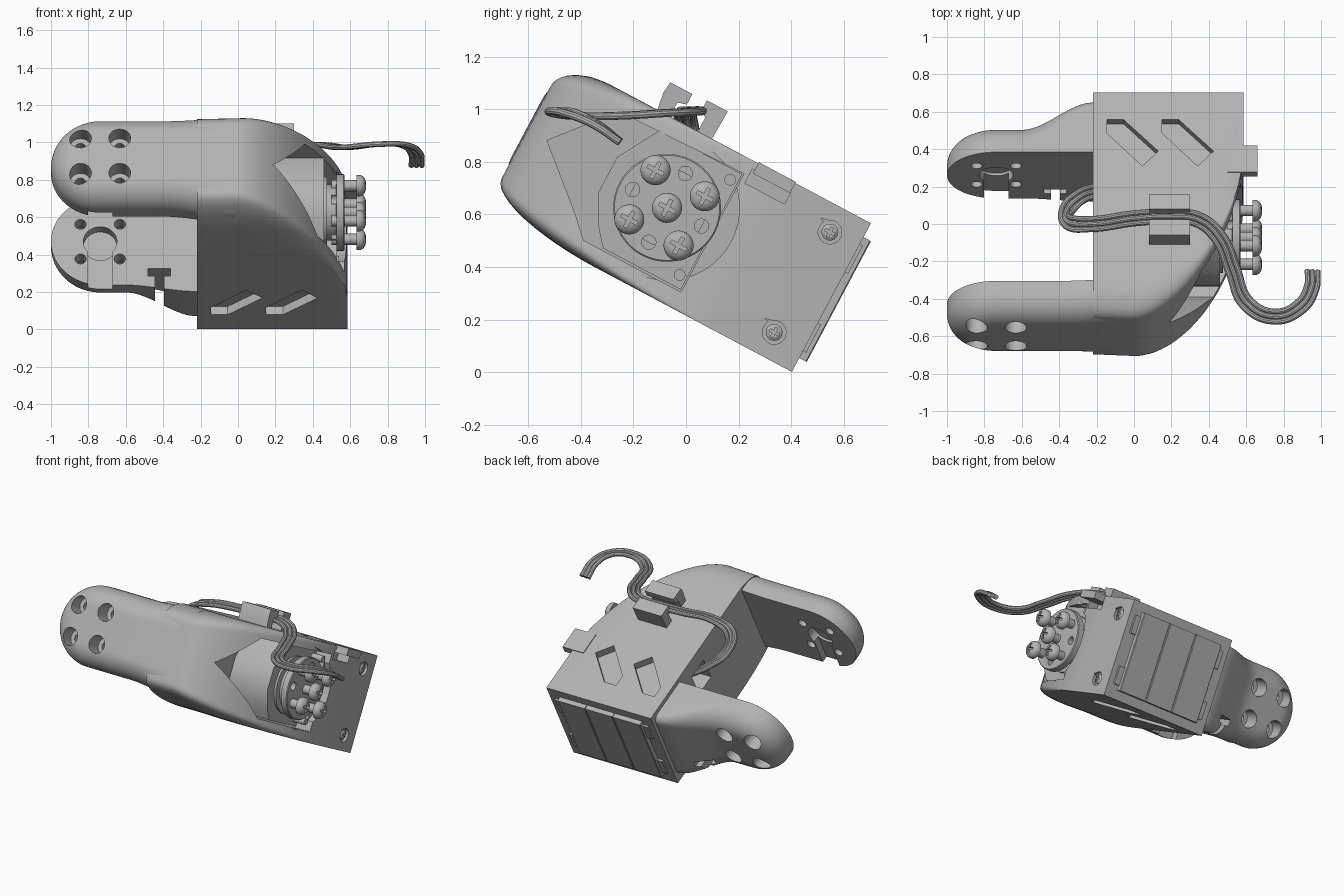
import bpy, bmesh, math
from mathutils import Vector

if "Cube" in bpy.data.objects:
    bpy.data.objects.remove(bpy.data.objects["Cube"], do_unlink=True)

# One grey plastic for everything
grey = bpy.data.materials.new("plastic grey")
grey.use_nodes = True
COLOUR = (0.45, 0.45, 0.45, 1)
grey.diffuse_color = COLOUR
grey.node_tree.nodes["Principled BSDF"].inputs["Base Color"].default_value = COLOUR

TILT = math.radians(-28)   # the assembly is modelled level, then tilted about x
parts = []


def loft(name, rings):
    """Skin equal-length rings and cap both ends."""
    bm = bmesh.new()
    loops = [[bm.verts.new(p) for p in ring] for ring in rings]
    n = len(loops[0])
    for a, b in zip(loops, loops[1:]):
        for i in range(n):
            j = (i + 1) % n
            bm.faces.new((a[i], a[j], b[j], b[i]))
    bm.faces.new(loops[0])
    bm.faces.new(loops[-1])
    bmesh.ops.recalc_face_normals(bm, faces=bm.faces)
    mesh = bpy.data.meshes.new(name)
    bm.to_mesh(mesh)
    bm.free()
    mesh.materials.append(grey)
    obj = bpy.data.objects.new(name, mesh)
    bpy.context.collection.objects.link(obj)
    parts.append(obj)
    return obj


def prism(name, pts, axis, lo, hi):
    """Extrude a 2D outline along one axis."""
    def place(p, t):
        v = list(p)
        v.insert(axis, t)
        return v
    return loft(name, [[place(p, t) for p in pts] for t in (lo, hi)])


def rect(a0, a1, b0, b1):
    return [(a0, b0), (a1, b0), (a1, b1), (a0, b1)]


def circle(a, b, r, n=32):
    return [(a + r * math.cos(math.tau * i / n), b + r * math.sin(math.tau * i / n)) for i in range(n)]


def lathe(name, profile, y, z, n=32):
    """Turn a list of (x, radius) about a line parallel to x."""
    return loft(name, [[(x, *p) for p in circle(y, z, r, n)] for x, r in profile])


def cut(target, cutter):
    mod = target.modifiers.new("cut", "BOOLEAN")
    mod.operation, mod.solver, mod.object = "DIFFERENCE", "EXACT", cutter
    bpy.context.view_layer.objects.active = target
    bpy.ops.object.modifier_apply(modifier=mod.name)
    parts.remove(cutter)
    bpy.data.objects.remove(cutter, do_unlink=True)


def section(x, lo, hi, inner, surface, n=40):
    """Cross-section with a flat inner side and an outer side given by surface(z)."""
    mid, half = (lo + hi) / 2, (hi - lo) / 2
    heights = [mid + half * math.sin(math.pi * (i / n - 0.5)) for i in range(n + 1)]
    return [(x, surface(z), z) for z in heights] + [(x, inner, hi), (x, inner, lo)]


def setback(t, depth):
    """Elliptical edge rounding: full depth at t = 0, none from t = 1 on."""
    t = min(max(t, 0), 1)
    return depth * (1 - math.sqrt(1 - (1 - t) ** 2))


# Main housing, its front sweeping round from the side wall into the front arm
WALL, BACK, LOW, HIGH = 0.585, 0.355, 0.19, 0.83


def housing_ring(x, front, fade):
    def surface(z):
        return (front + setback((z - LOW) / (0.12 * fade + 0.01), 0.55 * fade + 0.01)
                + setback((HIGH - z) / (0.1 * fade + 0.01), 0.2 * fade + 0.01))
    return section(x, LOW, HIGH, BACK, surface)


rings = [housing_ring(-0.22, -0.955, 1)]
for i in range(33):
    k = math.sin(math.pi / 2 * i / 32)
    rings.append(housing_ring(WALL * k, -0.965 * max(1 - k ** 1.7, 0) ** (1 / 1.7), 1 - k))
housing = loft("housing", rings)

# Servo pocket, horn clearance and connector slot
cut(housing, prism("pocket_cutter", [(-0.88, 0.53), (-0.65, 0.33), (-0.58, 0.26), (-0.16, 0.26),
                                     (-0.16, 0.77), (-0.69, 0.755)], 0, 0.165, 0.8))
HORN_Y, HORN_Z = -0.357, 0.518
cut(housing, prism("clearance_cutter", circle(HORN_Y, HORN_Z, 0.275, 48), 0, 0.53, 0.8))
cut(housing, prism("slot_cutter", rect(-0.14, 0.03, 0.74, 0.8), 0, 0.5, 0.8))

# Slanted vents, top and bottom
vent = [(-0.145, 0.19), (-0.055, 0.19), (0.13, 0.0), (0.045, -0.09), (-0.145, 0.11)]
for dx in (0, 0.295):
    shape = [(x + dx, y) for x, y in vent]
    cut(housing, prism("vent_cutter", shape, 2, HIGH - 0.05, HIGH + 0.1))
    cut(housing, prism("vent_cutter", shape, 2, LOW - 0.1, LOW + 0.05))

# Cable entry on the inner wall
cut(housing, prism("cable_hole_cutter", rect(-0.25, -0.1, 0.55, 0.72), 0, -0.4, -0.1))

# Housing screws in teardrop recesses
for y, z in ((0.233, 0.727), (0.225, 0.291)):
    drop = circle(y, z, 0.045)
    drop[12] = (y - 0.055, z + 0.03)
    cut(housing, prism("recess_cutter", drop, 0, WALL - 0.02, 0.8))
    screw = lathe("housing_screw", [(0.55, 0.032), (0.575, 0.032), (0.583, 0.02)], y, z, 24)
    for a, b in ((0.02, 0.005), (0.005, 0.02)):
        cut(screw, prism("cross_cutter", rect(y - a, y + a, z - b, z + b), 0, 0.574, 0.7))

# Two arms with rounded tips
TIP_X, ARM_Z, ARM_R, EDGE = -0.737, 0.537, 0.263, 0.14


def arm(name, side, inner, outer, flare_start, end, wide_outer, wide_lo, wide_hi, wide_edge):
    rings = []
    for i in range(17):
        d = ARM_R * min(math.cos(math.pi / 2 * i / 16), 0.9995)
        h = math.sqrt(ARM_R ** 2 - d * d)
        rings.append(section(TIP_X - d, ARM_Z - h, ARM_Z + h, inner, lambda z: outer - side * setback(
            (ARM_R - math.hypot(d, z - ARM_Z)) / EDGE, EDGE)))
    for i in range(1, 21):
        x = TIP_X + (end - TIP_X) * i / 20
        t = min(max((x - flare_start) / 0.38, 0), 1)
        t = t * t * (3 - 2 * t)
        lo, hi, out, edge = (a + (b - a) * t for a, b in (
            (ARM_Z - ARM_R, wide_lo), (ARM_Z + ARM_R, wide_hi), (outer, wide_outer), (EDGE, wide_edge)))
        rings.append(section(x, lo, hi, inner, lambda z: out - side * setback(min(z - lo, hi - z) / edge, edge)))
    obj = loft(name, rings)
    # central seat with an open channel below it
    near, far = sorted((inner - side * 0.1, inner + side * 0.06))
    cut(obj, prism("seat_cutter", circle(TIP_X, ARM_Z, 0.09), 1, near, far))
    near, far = sorted((inner - side * 0.1, inner + side * 0.045))
    cut(obj, prism("channel_cutter", rect(TIP_X - 0.066, TIP_X + 0.066, 0.1, ARM_Z), 1, near, far))
    # counterbored screw holes
    for dx in (-0.105, 0.105):
        for dz in (-0.105, 0.105):
            x, z = TIP_X + dx, ARM_Z + dz
            cut(obj, prism("hole_cutter", circle(x, z, 0.03, 24), 1, inner - 0.4, inner + 0.4))
            near, far = sorted((inner + side * 0.085, inner + side * 0.5))
            cut(obj, prism("bore_cutter", circle(x, z, 0.058), 1, near, far))
    return obj


arm("front_arm", -1, -0.77, -0.97, -0.4, -0.02, -0.962, 0.235, 0.825, 0.15)
back_arm = arm("back_arm", 1, 0.01, 0.2, -0.6, -0.15, 0.33, 0.235, 0.8, 0.05)
cut(back_arm, prism("stem_cutter", rect(-0.445, -0.395, 0.05, 0.35), 1, -0.4, 0.6))
cut(back_arm, prism("key_cutter", rect(-0.48, -0.36, 0.33, 0.375), 1, -0.4, 0.6))

# Servo block with corner screws, output horn
prism("servo", [(-0.56, 0.34), (-0.5, 0.268), (-0.165, 0.268), (-0.165, 0.765), (-0.52, 0.765),
                (-0.615, 0.6), (-0.615, 0.45)], 0, 0.1, 0.46)
for z in (0.315, 0.725):
    lathe("servo_screw", [(0.4, 0.022), (0.54, 0.022)], -0.195, z, 20)
horn = lathe("servo_horn", [(0.4, 0.19), (0.475, 0.19), (0.476, 0.15), (0.525, 0.15), (0.526, 0.205),
                            (0.565, 0.205), (0.57, 0.2)], HORN_Y, HORN_Z, 48)
spots = [(HORN_Y, HORN_Z)]
for hole_spot, screw_spot in zip(circle(HORN_Y, HORN_Z, 0.148, 8)[::2], circle(HORN_Y, HORN_Z, 0.15, 8)[1::2]):
    cut(horn, prism("horn_hole_cutter", circle(*hole_spot, 0.027, 20), 0, 0.5, 0.7))
    spots.append(screw_spot)

# Pan-head screws with cross recesses
for y, z in spots:
    screw = lathe("horn_screw", [(0.5, 0.03), (0.633, 0.03), (0.634, 0.057), (0.655, 0.057), (0.668, 0.051),
                                 (0.679, 0.037), (0.684, 0.02)], y, z)
    for a, b in ((0.034, 0.007), (0.007, 0.034)):
        cut(screw, prism("cross_cutter", rect(y - a, y + a, z - b, z + b), 0, 0.66, 0.8))

# Connector lug
prism("connector_lug", rect(-0.13, 0.03, 0.787, 0.835), 0, 0.5, 0.66)

# Back cover in three panels with side latches
for i in range(3):
    x = -0.135 + i * 0.213
    prism("back_panel", [(x, 0.3), (x + 0.209, 0.3), (x + 0.209, 0.383), (x + 0.205, 0.387),
                         (x + 0.004, 0.387), (x, 0.383)], 2, 0.25, 0.77)
for x in (-0.175, 0.505):
    for z in (0.28, 0.62):
        prism("cover_latch", rect(x, x + 0.04, 0.3, 0.368), 2, z, z + 0.12)

# Hooked posts that hold the cable
prism("front_cable_clip", [(-0.56, 0.8), (-0.51, 0.8), (-0.51, 0.89), (-0.475, 0.9), (-0.475, 0.945),
                           (-0.57, 0.945), (-0.575, 0.9)], 0, 0.08, 0.3)
prism("back_cable_clip", [(-0.39, 0.8), (-0.33, 0.8), (-0.325, 0.95), (-0.415, 0.95), (-0.415, 0.9),
                          (-0.39, 0.89)], 0, 0.08, 0.3)

for obj in parts:
    obj.rotation_euler.x = TILT

# Three-strand cable, already in tilted space
path = [Vector(p) for p in (
    (-0.19, 0.18, 0.68), (-0.28, 0.15, 0.74), (-0.36, 0.07, 0.83), (-0.35, 0.01, 0.93), (-0.22, 0.0, 0.985),
    (0, 0.03, 0.995), (0.2, 0.04, 0.995), (0.35, 0.02, 0.99), (0.46, -0.08, 0.985), (0.53, -0.25, 0.975),
    (0.6, -0.42, 0.975), (0.75, -0.495, 0.99), (0.89, -0.44, 0.985), (0.95, -0.34, 0.94), (0.955, -0.25, 0.875))]
curve = bpy.data.curves.new("cable", "CURVE")
curve.dimensions = "3D"
curve.bevel_depth, curve.bevel_resolution, curve.resolution_u, curve.use_fill_caps = 0.015, 3, 8, True
for offset in (-0.028, 0, 0.028):
    spline = curve.splines.new("BEZIER")
    spline.bezier_points.add(len(path) - 1)
    for i, point in enumerate(spline.bezier_points):
        along = path[min(i + 1, len(path) - 1)] - path[max(i - 1, 0)]
        point.co = path[i] + Vector((-along.y, along.x, 0)).normalized() * offset
        point.handle_left_type = point.handle_right_type = "AUTO"
cable = bpy.data.objects.new("cable", curve)
bpy.context.collection.objects.link(cable)
curve.materials.append(grey)
bpy.ops.object.select_all(action="DESELECT")
cable.select_set(True)
bpy.context.view_layer.objects.active = cable
bpy.ops.object.convert(target="MESH")

# Smooth curved faces, keep hard edges
for obj in parts:
    obj.select_set(True)
bpy.ops.object.shade_smooth_by_angle(angle=math.radians(30))
